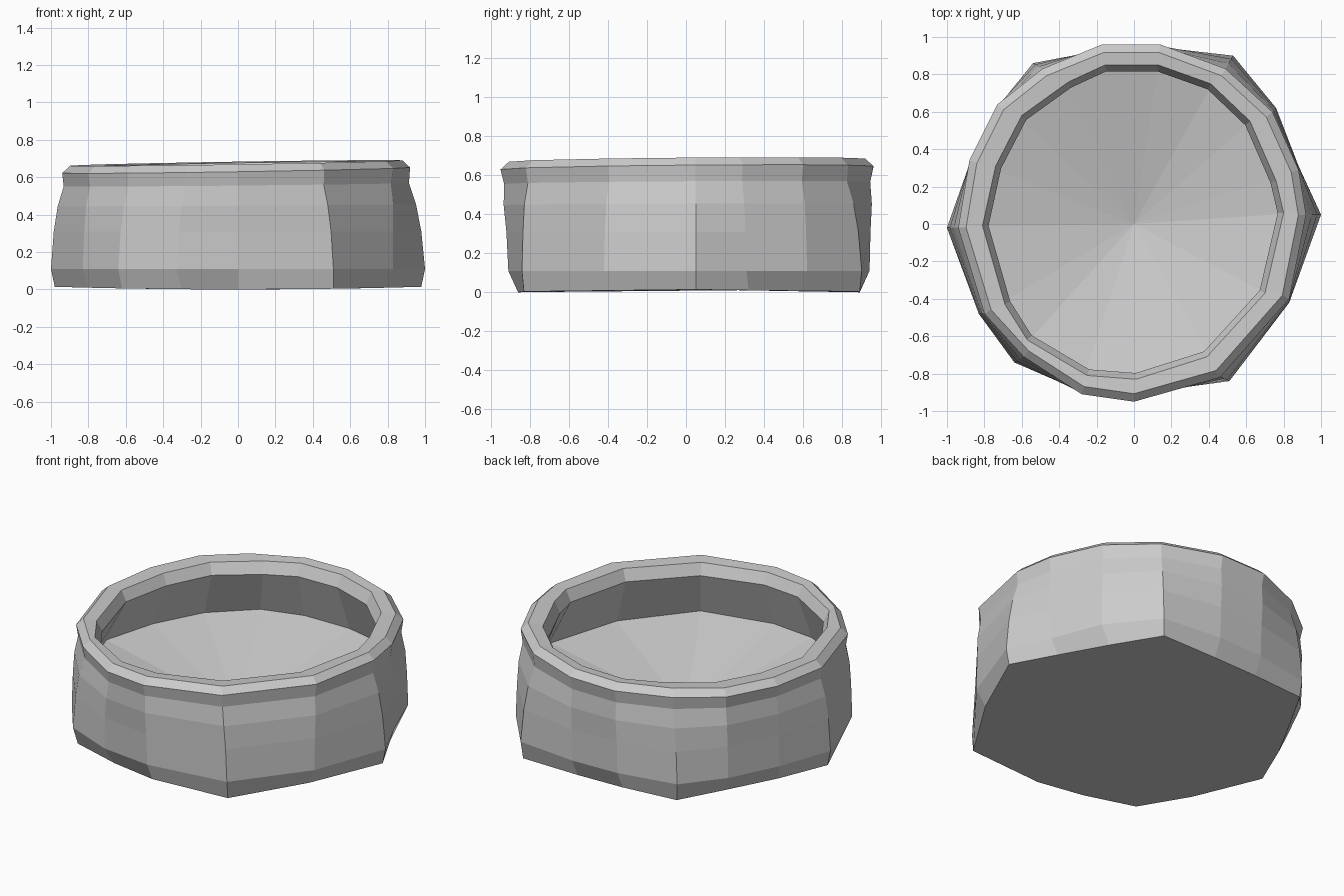
import bpy, bmesh
from mathutils import Vector

if "Cube" in bpy.data.objects:
    bpy.data.objects.remove(bpy.data.objects["Cube"])

# Plan outlines, counter-clockwise from +x (16 sides each)
foot = [(.98, .05), (.84, .32), (.69, .60), (.52, .89), (.14, .89), (-.17, .88),
        (-.53, .85), (-.69, .57), (-.85, .28), (-.98, -.02), (-.80, -.43),
        (-.62, -.72), (-.30, -.81), (0, -.86), (.51, -.83), (.78, -.40)]
belly = [(1.0, .05), (.88, .31), (.76, .62), (.53, .90), (.14, .94), (-.17, .93),
         (-.54, .86), (-.73, .62), (-.88, .32), (-1.0, -.02), (-.83, -.48),
         (-.64, -.74), (-.33, -.87), (0, -.91), (.51, -.84), (.83, -.42)]
rim = [(.92, .05), (.88, .29), (.74, .60), (.49, .83), (.14, .96), (-.17, .96),
       (-.49, .83), (-.73, .64), (-.88, .34), (-.94, -.02), (-.80, -.48),
       (-.59, -.71), (-.28, -.91), (0, -.95), (.46, -.82), (.83, -.40)]
mouth = [(.80, .06), (.76, .23), (.62, .55), (.41, .75), (.13, .85), (-.155, .85),
         (-.35, .76), (-.60, .58), (-.74, .31), (-.81, -.01), (-.69, -.43),
         (-.57, -.62), (-.25, -.81), (.01, -.83), (.39, -.71), (.70, -.37)]


def blend(a, b, t, scale=1.0):
    return [Vector(p).lerp(Vector(q), t) * scale for p, q in zip(a, b)]


bm = bmesh.new()


def ring(points, z, tilt=0.0):
    return [bm.verts.new((p[0], p[1], z + tilt * p[0] + tilt * .5 * p[1]))
            for p in points]


def bridge(a, b):
    for i in range(16):
        j = (i + 1) % 16
        bm.faces.new((a[i], a[j], b[j], b[i]))


# Outer wall, lip, undercut inner wall, then the edge of the sunken floor
rings = [
    [bm.verts.new((x, y, .015 * x * x)) for x, y in foot],
    ring(belly, .11),
    ring(blend(belly, rim, .25), .31),
    ring(blend(belly, rim, .6), .45, .005),
    ring(blend(belly, rim, .9, .985), .56, .01),
    ring(rim, .637, .016),
    ring(blend(rim, rim, 0, .955), .676, .016),
    ring(mouth, .67, .016),
    ring(blend(mouth, mouth, 0, .96), .60, .012),
    ring(blend(mouth, foot, .3, 1.06), .315),
]
for a, b in zip(rings, rings[1:]):
    bridge(a, b)

# Dished floor and flat underside
centre = bm.verts.new((0, 0, .10))
for i in range(16):
    bm.faces.new((rings[-1][i], rings[-1][(i + 1) % 16], centre))
bm.faces.new(rings[0][::-1])

bmesh.ops.recalc_face_normals(bm, faces=bm.faces)
mesh = bpy.data.meshes.new("bowl")
bm.to_mesh(mesh)
bm.free()
bpy.context.collection.objects.link(bpy.data.objects.new("bowl", mesh))
